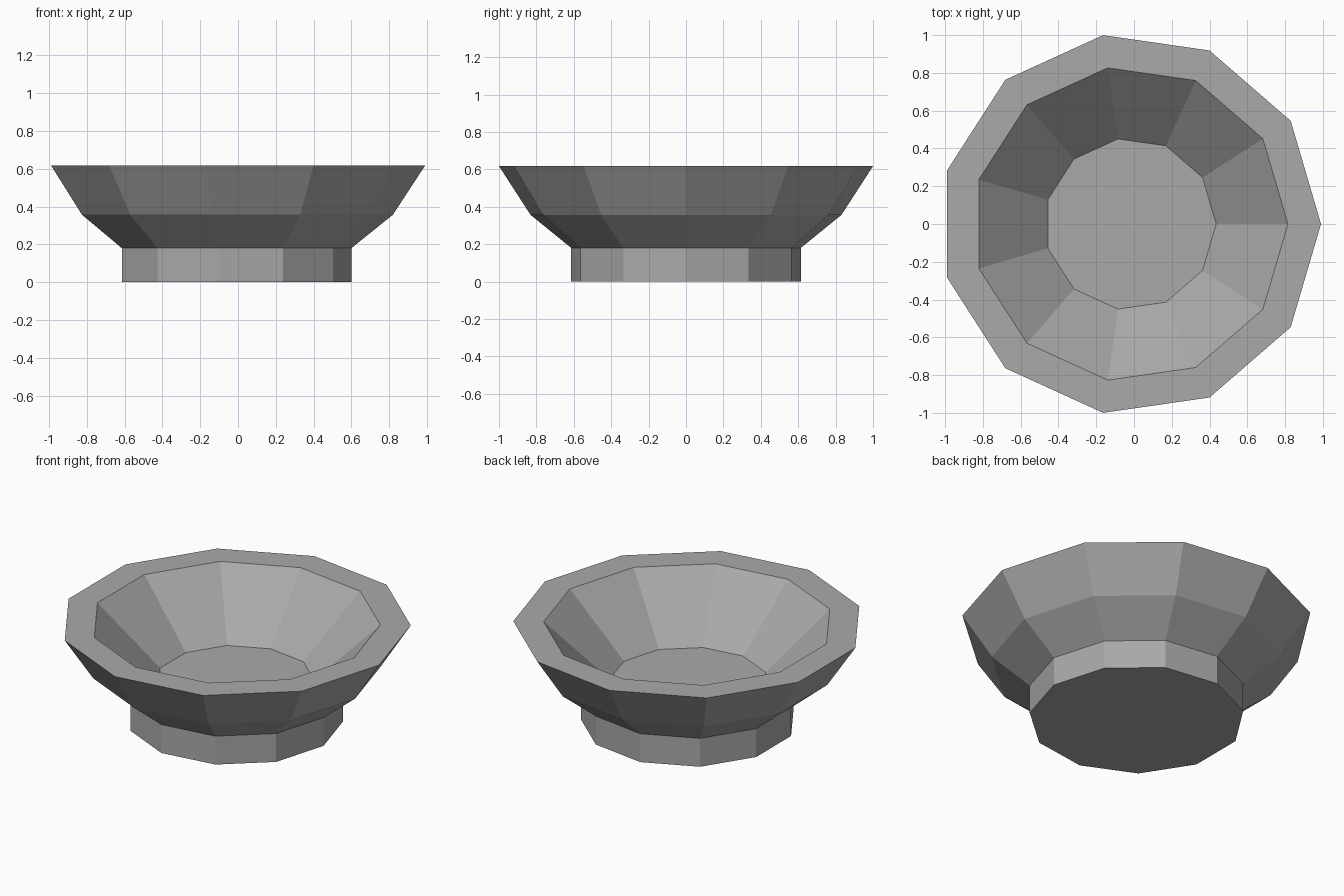
import bpy
import bmesh
from math import cos, sin, tau

cube = bpy.data.objects.get("Cube")
if cube:
    bpy.data.objects.remove(cube, do_unlink=True)

SIDES = 11
CENTRE_X = -0.02  # balances the odd-sided outline about x = 0

# Single grey material
grey = bpy.data.materials.new("stone grey")
grey.use_nodes = True
colour = (0.4, 0.4, 0.4, 1)
grey.diffuse_color = colour
grey.node_tree.nodes["Principled BSDF"].inputs["Base Color"].default_value = colour

# Radius and height, from under the foot, over the rim, to the basin floor
profile = [
    (0.62, 0.0),     # foot bottom
    (0.62, 0.18),    # foot top
    (0.84, 0.357),   # outer shoulder
    (1.01, 0.617),   # outer rim
    (0.835, 0.617),  # inner rim
    (0.455, 0.26),   # basin floor
]

bm = bmesh.new()
rings = [[bm.verts.new((r * cos(tau * i / SIDES) + CENTRE_X, r * sin(tau * i / SIDES), z))
          for i in range(SIDES)] for r, z in profile]

# Walls between neighbouring rings
for low, high in zip(rings, rings[1:]):
    for i in range(SIDES):
        j = (i + 1) % SIDES
        bm.faces.new((low[i], low[j], high[j], high[i]))

# Underside and basin floor
bm.faces.new(rings[0][::-1])
bm.faces.new(rings[-1])
bmesh.ops.recalc_face_normals(bm, faces=bm.faces)

mesh = bpy.data.meshes.new("bowl")
bm.to_mesh(mesh)
bm.free()
mesh.materials.append(grey)
bowl = bpy.data.objects.new("bowl", mesh)
bpy.context.collection.objects.link(bowl)
